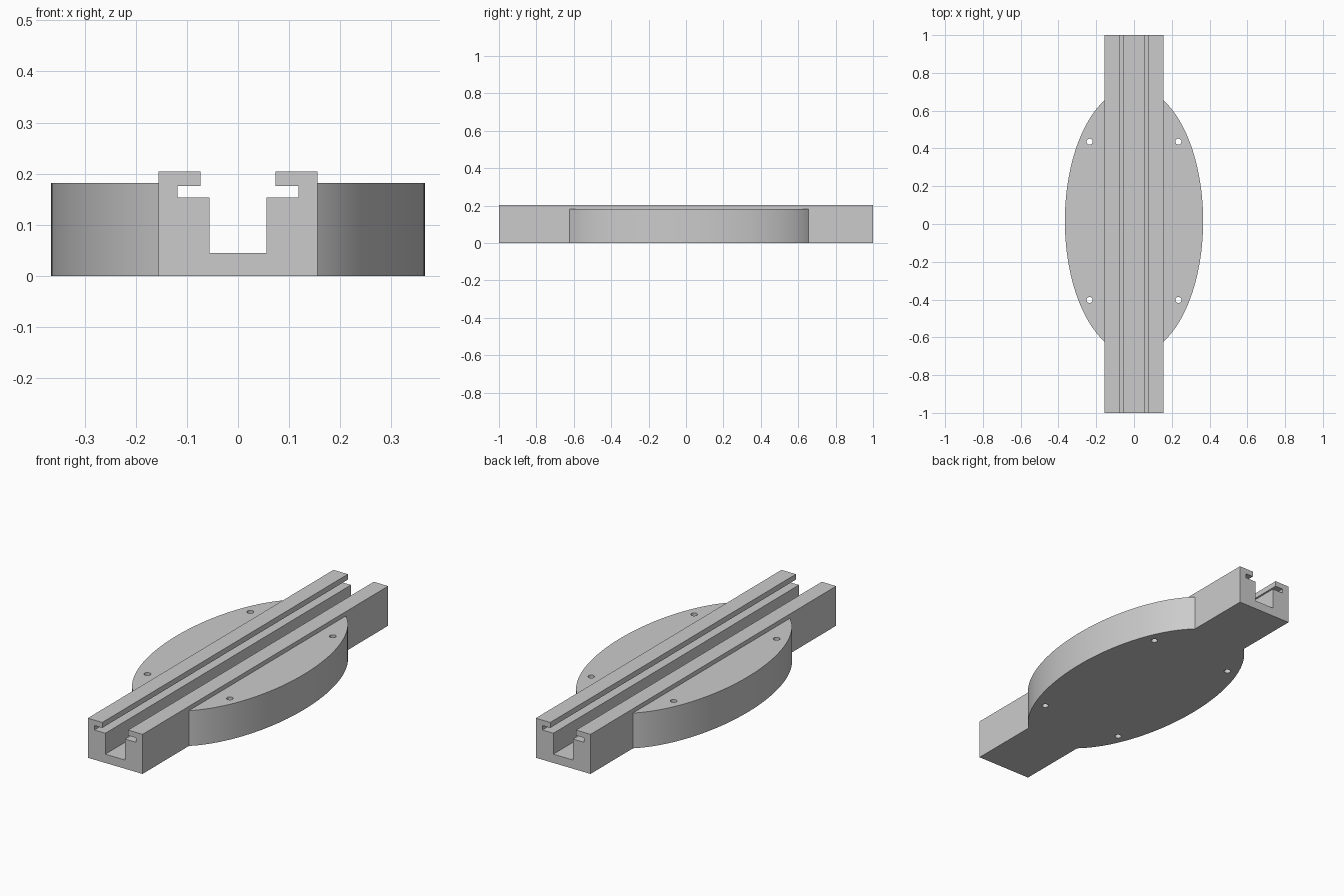
import bpy, bmesh, math

if "Cube" in bpy.data.objects:
    bpy.data.objects.remove(bpy.data.objects["Cube"], do_unlink=True)

grey = bpy.data.materials.new("plain_grey")
grey.use_nodes = True
COLOUR = (0.6, 0.6, 0.6, 1)
grey.diffuse_color = COLOUR
grey.node_tree.nodes["Principled BSDF"].inputs["Base Color"].default_value = COLOUR


def prism(name, outline, direction):
    """Extrude a closed outline of 3D points along a direction."""
    bm = bmesh.new()
    face = bm.faces.new([bm.verts.new(p) for p in outline])
    extruded = bmesh.ops.extrude_face_region(bm, geom=[face])["geom"]
    moved = [v for v in extruded if isinstance(v, bmesh.types.BMVert)]
    bmesh.ops.translate(bm, vec=direction, verts=moved)
    bmesh.ops.recalc_face_normals(bm, faces=bm.faces[:])
    mesh = bpy.data.meshes.new(name)
    bm.to_mesh(mesh)
    bm.free()
    mesh.materials.append(grey)
    obj = bpy.data.objects.new(name, mesh)
    bpy.context.collection.objects.link(obj)
    return obj


def arc(cx, cy, rx, ry, start, end, steps, z):
    return [(cx + rx * math.cos(a), cy + ry * math.sin(a), z)
            for a in (start + (end - start) * i / steps for i in range(steps + 1))]


def combine(target, other, operation):
    bpy.ops.object.select_all(action='DESELECT')
    bpy.context.view_layer.objects.active = target
    target.select_set(True)
    mod = target.modifiers.new(operation.lower(), 'BOOLEAN')
    mod.operation = operation
    mod.solver = 'EXACT'
    mod.object = other
    bpy.ops.object.modifier_apply(modifier=mod.name)
    bpy.data.objects.remove(other, do_unlink=True)


# Slotted rail: half of the cross-section, mirrored
half = [(0.156, 0), (0.156, 0.204), (0.0735, 0.204), (0.0735, 0.176),
        (0.1185, 0.176), (0.1185, 0.153), (0.056, 0.153), (0.056, 0.045)]
section = half + [(-x, z) for x, z in reversed(half)]
rail = prism("slotted_rail_base", [(x, -1, z) for x, z in section], (0, 2, 0))

# Oval side wings, joined into the solid rail walls, with screw holes
WING_Y, WING_RX, WING_RY = 0.016, 0.366, 0.706
limit = math.acos(0.14 / WING_RX)
for side in (0, math.pi):
    wing = prism("side_wing", arc(0, WING_Y, WING_RX, WING_RY,
                                  side - limit, side + limit, 64, 0), (0, 0, 0.182))
    for y in (-0.402, 0.436):
        hole = prism("hole_cutter", arc(0.235 * math.cos(side), y, 0.016, 0.016,
                                        0, math.tau * 31 / 32, 31, -0.1), (0, 0, 0.5))
        combine(wing, hole, 'DIFFERENCE')
    combine(rail, wing, 'UNION')

# Smooth curved walls, crisp edges
bpy.ops.object.select_all(action='DESELECT')
bpy.context.view_layer.objects.active = rail
rail.select_set(True)
bpy.ops.object.shade_smooth_by_angle(angle=math.radians(30))
